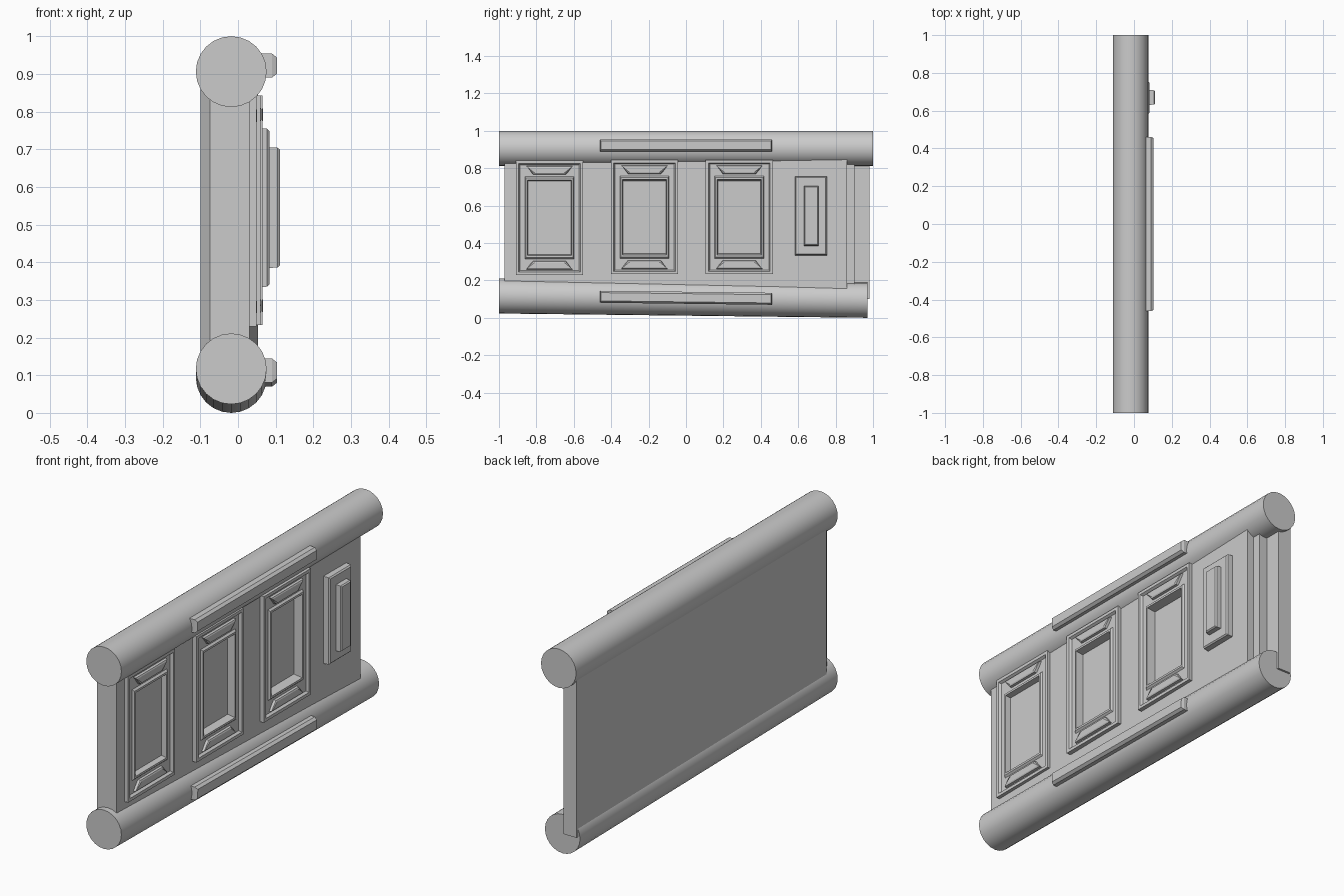
import bpy, math

if "Cube" in bpy.data.objects:
    bpy.data.objects.remove(bpy.data.objects["Cube"])


def make(name, verts, faces, smooth=False):
    me = bpy.data.meshes.new(name)
    me.from_pydata(verts, [], faces)
    me.update()
    ob = bpy.data.objects.new(name, me)
    bpy.context.collection.objects.link(ob)
    if smooth:
        bpy.ops.object.select_all(action='DESELECT')
        ob.select_set(True)
        bpy.context.view_layer.objects.active = ob
        bpy.ops.object.shade_smooth_by_angle(angle=math.radians(35))
    return ob


def loft(name, rings, smooth=False):
    """Bridge equal-sized rings and cap both ends."""
    n = len(rings[0])
    verts = [p for r in rings for p in r]
    faces = [tuple(reversed(range(n)))]
    for k in range(len(rings) - 1):
        for i in range(n):
            j = (i + 1) % n
            faces.append((k*n + i, k*n + j, (k+1)*n + j, (k+1)*n + i))
    faces.append(tuple(range((len(rings)-1)*n, len(rings)*n)))
    return make(name, verts, faces, smooth)


def rect(x, yc, zc, hy, hz):
    return [(x, yc-hy, zc-hz), (x, yc+hy, zc-hz),
            (x, yc+hy, zc+hz), (x, yc-hy, zc+hz)]


def rail(name, y0, z0, y1, z1, r=0.094, n=24):
    rings = []
    for y, z in ((y1, z1), (y0, z0)):
        rings.append([(-0.018 + r*math.cos(2*math.pi*i/n), y,
                       z + r*math.sin(2*math.pi*i/n)) for i in range(n)])
    return loft(name, rings, True)


# Round rails, the lower one tilts slightly
rail("top_rail", -1, 0.906, 1, 0.906)
rail("bottom_rail", -1, 0.117, 0.97, 0.094)


# Long raised strips on the rails
def strip(name, zc, tilt):
    ob = loft(name, [rect(0.03, 0, 0, 0.46, 0.032), rect(0.09, 0, 0, 0.46, 0.032),
                     rect(0.103, 0, 0, 0.455, 0.022)])
    ob.location = (0, 0, zc)
    ob.rotation_euler.x = tilt


strip("top_strip", 0.922, 0)
strip("bottom_strip", 0.107, -0.012)

# Main panel from a stepped plan outline
plan = [(-0.1, -0.93), (-0.075, -0.97), (0.03, -0.97), (0.053, 0.86), (0.015, 0.86),
        (0.015, 0.90), (-0.03, 0.90), (-0.03, 0.98), (-0.1, 0.98)]
panel = loft("main_panel", [[(x, y, z) for x, y in plan] for z in (0.1, 0.9)])

# Recessed windows with stepped frames
windows = [(-0.73, 0.535, 0.049), (-0.222, 0.538, 0.06), (0.285, 0.538, 0.065)]
for i, (y, z, f) in enumerate(windows):
    steps = [(0.02, .18, .305), (f, .18, .305), (f, .165, .29), (f-.012, .158, .283),
             (f-.012, .132, .22), (f-.003, .126, .212), (f-.003, .118, .202),
             (f-.06, .112, .19), (f-.065, .082, .158), (f-.095, .078, .155),
             (f-.1, .047, .108), (f-.12, .044, .105), (f-.12, .011, .038),
             (f-.128, .009, .036)]
    loft(f"window_frame_{i+1}", [rect(a, y, z, b, c) for a, b, c in steps])
    # Wedge blocks above and below the opening
    for s, tag in ((1, "top"), (-1, "bottom")):
        def wedge(x, d):
            p = [(x, y-.125+d, z+s*(.278-d)), (x, y-.09+d, z+s*(.23+d)),
                 (x, y+.09-d, z+s*(.23+d)), (x, y+.125-d, z+s*(.278-d))]
            return p if s > 0 else p[::-1]
        loft(f"window_{i+1}_{tag}_wedge",
             [wedge(f-.02, 0), wedge(f-.001, .004), wedge(f+.002, .01)])
    # Pocket cut in the panel behind each window
    cut = loft(f"pocket_cutter_{i+1}", [rect(-0.09, y, z, .125, .21), rect(0.2, y, z, .125, .21)])
    cut.hide_render = True
    cut.hide_set(True)
    cut.display_type = 'WIRE'
    m = panel.modifiers.new("pocket", 'BOOLEAN')
    m.operation = 'DIFFERENCE'
    m.solver = 'EXACT'
    m.object = cut

# Apply the cuts and drop the cutters
bpy.context.view_layer.objects.active = panel
for m in list(panel.modifiers):
    bpy.ops.object.modifier_apply(modifier=m.name)
for ob in [o for o in bpy.data.objects if o.name.startswith("pocket_cutter")]:
    bpy.data.objects.remove(ob)

# Raised plate and block at the far end
loft("end_plate", [rect(0.03, .668, .545, .087, .212), rect(0.077, .668, .545, .085, .21),
                   rect(0.083, .668, .545, .079, .204)])
loft("end_block", [rect(0.07, .67, .545, .04, .161), rect(0.105, .67, .545, .038, .159),
                   rect(0.111, .67, .545, .033, .154)])
